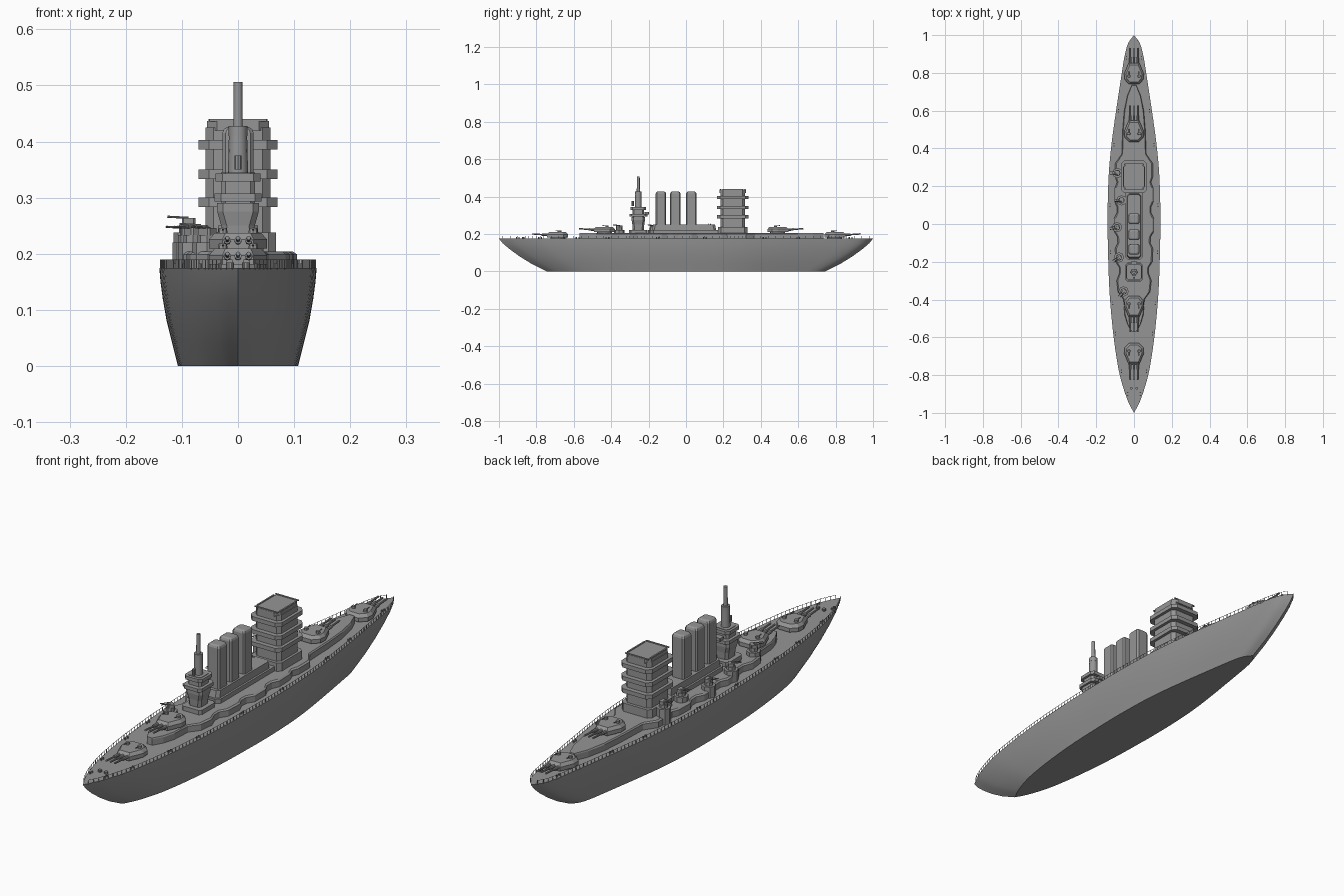
import bpy, bmesh, math
from mathutils import Vector

cube = bpy.data.objects.get("Cube")
if cube:
    bpy.data.objects.remove(cube, do_unlink=True)

grey = bpy.data.materials.new("warship_grey")
grey.use_nodes = True
GREY = (0.3, 0.3, 0.3, 1)
grey.diffuse_color = GREY
grey.node_tree.nodes["Principled BSDF"].inputs["Base Color"].default_value = GREY


def finish(name, bm, smooth=None):
    bmesh.ops.remove_doubles(bm, verts=bm.verts, dist=0.00005)
    bmesh.ops.recalc_face_normals(bm, faces=bm.faces)
    mesh = bpy.data.meshes.new(name)
    bm.to_mesh(mesh)
    bm.free()
    obj = bpy.data.objects.new(name, mesh)
    bpy.context.collection.objects.link(obj)
    mesh.materials.append(grey)
    if smooth:
        bpy.ops.object.select_all(action="DESELECT")
        obj.select_set(True)
        bpy.context.view_layer.objects.active = obj
        bpy.ops.object.shade_smooth_by_angle(angle=math.radians(smooth))
    return obj


def loft(bm, rings):
    """Skin a stack of closed rings and cap both ends."""
    loops = [[bm.verts.new(p) for p in ring] for ring in rings]
    for low, high in zip(loops, loops[1:]):
        for i in range(len(low)):
            j = (i + 1) % len(low)
            bm.faces.new((low[i], low[j], high[j], high[i]))
    bm.faces.new(loops[0][::-1])
    bm.faces.new(loops[-1])


def cut_rect(hx, hy, c, x=0, y=0):
    """Rectangle outline with cut corners."""
    return [(x + px, y + py) for px, py in (
        (hx, -hy + c), (hx, hy - c), (hx - c, hy), (c - hx, hy),
        (-hx, hy - c), (-hx, c - hy), (c - hx, -hy), (hx - c, -hy))]


def circle(r, x=0, y=0, n=12):
    return [(x + r * math.cos(math.tau * i / n), y + r * math.sin(math.tau * i / n)) for i in range(n)]


def prism(bm, pts, z0, z1, top=1.0):
    cx = sum(p[0] for p in pts) / len(pts)
    cy = sum(p[1] for p in pts) / len(pts)
    loft(bm, [[(x, y, z0) for x, y in pts],
              [(cx + (x - cx) * top, cy + (y - cy) * top, z1) for x, y in pts]])


def rod(bm, a, b, r, n=8):
    a, b = Vector(a), Vector(b)
    d = (b - a).normalized()
    u = d.orthogonal().normalized()
    v = d.cross(u)
    ring = [(u * px + v * py) for px, py in circle(r, n=n)]
    loft(bm, [[p + a for p in ring], [p + b for p in ring]])


# Deck outline: station along the length, share of full beam
PLAN = [(-1, 0), (-.93, .25), (-.81, .52), (-.7, .67), (-.55, .81), (-.35, .93), (-.1, .99), (.05, 1),
        (.25, .96), (.4, .87), (.55, .73), (.7, .57), (.8, .46), (.9, .34), (.96, .21), (1, 0)]


def beam(t):
    for k in range(len(PLAN) - 1):
        (t0, a), (t1, b) = PLAN[k], PLAN[k + 1]
        if t <= t1:
            ta, pa = PLAN[max(k - 1, 0)]
            tb, pb = PLAN[min(k + 2, len(PLAN) - 1)]
            s, w = (t - t0) / (t1 - t0), t1 - t0
            m0, m1 = (b - pa) / (t1 - ta) * w, (pb - a) / (tb - t0) * w
            return max(0, (2*s**3 - 3*s*s + 1) * a + (s**3 - 2*s*s + s) * m0
                       + (3*s*s - 2*s**3) * b + (s**3 - s*s) * m1)
    return 0


# Hull: deck outline narrowed and shortened towards the keel
N = 64
stations = [-math.cos(math.pi * i / N) for i in range(N + 1)]
outline = [(beam(t), t) for t in stations] + [(-beam(t), t) for t in stations[-2:0:-1]]
LEVELS = [(0, .107, .745), (.04, .117, .825), (.08, .127, .89), (.12, .134, .945),
          (.15, .138, .98), (.175, .14, 1)]
bm = bmesh.new()
loft(bm, [[(x * w, y * l, z) for x, y in outline] for z, w, l in LEVELS])
finish("hull", bm, 35)
DECK = .175

# Railing around the deck edge
bm = bmesh.new()
rail = []
for i in range(-49, 50):
    rail.append((beam(i / 50) * .138, i / 50))
for side in (1, -1):
    for k, (x, y) in enumerate(rail):
        rod(bm, (side * x, y, DECK - .003), (side * x, y, .19), .0011, 4)
        if k:
            px, py = rail[k - 1]
            rod(bm, (side * px, py, .189), (side * x, y, .189), .0008, 4)
finish("railing", bm)

# Raised deck with scalloped edges
HALF = [(.012, -.57), (.035, -.53), (.05, -.48), (.055, -.4), (.085, -.36), (.092, -.3), (.077, -.26),
        (.078, -.23), (.097, -.2), (.1, -.13), (.086, -.1), (.087, -.07), (.105, -.04), (.105, .03),
        (.09, .06), (.09, .09), (.104, .12), (.102, .19), (.09, .22), (.1, .25), (.1, .32),
        (.065, .37), (.06, .5), (.052, .6), (.035, .68), (.012, .735)]
shape = HALF + [(-x, y) for x, y in reversed(HALF)]
bm = bmesh.new()
loft(bm, [[(x * s, y * (.99 + .01 * s), z) for x, y in shape]
          for z, s in ((DECK - .002, 1), (.199, 1), (.204, .93))])
finish("raised_deck", bm)
TOP = .203


# Three-gun turrets
def turret(name, y, z, d):
    """d is the way the guns point along the length."""
    bm = bmesh.new()
    prism(bm, circle(.04, 0, y, 16), z - .002, z + .008)
    half = [(.026, -.055), (.05, -.03), (.052, .0), (.028, .058)]
    body = [(x, y + d * v) for x, v in half] + [(-x, y + d * v) for x, v in reversed(half)]
    loft(bm, [[(x, v, z + .006) for x, v in body],
              [(x, v, z + .022) for x, v in body],
              [(x * .8, y + (v - y) * .8, z + .034) for x, v in body]])
    for x in (-.019, 0, .019):
        rod(bm, (x, y + d * .04, z + .019), (x, y + d * .085, z + .021), .0065)
        rod(bm, (x, y + d * .08, z + .021), (x, y + d * .137, z + .025), .0038)
    for x in (-.027, .027):
        prism(bm, circle(.009, x, y - d * .012, 8), z + .03, z + .043, .8)
        rod(bm, (x, y - d * .012, z + .039), (x, y + d * .012, z + .042), .002, 6)
    finish(name, bm)


turret("front_lower_turret", -.685, DECK, -1)
turret("front_upper_turret", -.435, TOP, -1)
turret("rear_upper_turret", .49, TOP, 1)
turret("rear_lower_turret", .795, DECK, 1)

# Stepped bridge tower
bm = bmesh.new()
prism(bm, cut_rect(.068, .078, .014, 0, .25), TOP - .002, .238)
prism(bm, cut_rect(.058, .066, .014, 0, .25), .236, .425)
for z, hx, hy in ((.283, .07, .085), (.333, .07, .085), (.386, .07, .085), (.42, .055, .07)):
    prism(bm, cut_rect(hx, hy, .018, 0, .25), z, z + .017)
finish("bridge_tower", bm)
bm = bmesh.new()
for sx in (1, -1):
    prism(bm, cut_rect(.003, .055, .001, sx * .05, .25), .436, .44)
    prism(bm, cut_rect(.052, .003, .001, 0, .25 + sx * .066), .436, .44)
finish("bridge_roof_rim", bm)

# Funnels on a shared deckhouse
bm = bmesh.new()
prism(bm, cut_rect(.045, .2, .015, 0, .01), TOP - .002, .222)
prism(bm, cut_rect(.037, .172, .012, 0, -.01), .22, .25, .96)
finish("funnel_deckhouse", bm)
for label, y in (("front", -.134), ("middle", -.057), ("rear", .028)):
    bm = bmesh.new()
    loft(bm, [[(px, py, z) for px, py in cut_rect(.028 - c, .028 - c, .006, 0, y)]
              for z, c in ((.245, 0), (.415, 0), (.422, .003), (.426, .009))])
    finish(label + "_funnel", bm)

# Mast tower near the bow
bm = bmesh.new()
MY = -.255
prism(bm, cut_rect(.045, .05, .01, 0, MY), TOP - .002, .222)
loft(bm, [[(px, py, z) for px, py in cut_rect(hx, hy, .01, 0, MY)]
          for z, hx, hy in ((.22, .027, .03), (.25, .03, .032), (.275, .037, .036), (.29, .037, .036))])
for z, hx, hy in ((.293, .042, .048), (.329, .04, .042)):
    prism(bm, cut_rect(hx, hy, .012, 0, MY), z, z + .014)
prism(bm, cut_rect(.03, .03, .008, 0, MY), .288, .345)
finish("mast_tower", bm)
bm = bmesh.new()
prism(bm, circle(.018, 0, MY, 16), .34, .415, .9)
prism(bm, circle(.0165, 0, MY, 16), .41, .428)
prism(bm, circle(.0085, 0, MY, 12), .425, .506, .9)
finish("mast", bm, 35)
bm = bmesh.new()
prism(bm, cut_rect(.016, .012, .003, 0, MY + .045), .305, .318)
rod(bm, (0, MY - .03, .35), (0, MY - .03, .375), .006)
finish("mast_lookout", bm)

# Small gun mounts on the right side only
MOUNTS = [(-.088, .27, .238, 180), (-.066, .125, .225, 180), (-.09, -.017, .22, 190),
          (-.08, -.177, .22, 215), (-.055, -.357, .22, 230)]
for k, (x, y, z, turn) in enumerate(MOUNTS):
    bm = bmesh.new()
    prism(bm, circle(.027, x, y, 8), DECK, z)
    prism(bm, circle(.017, x, y, 8), z - .001, z + .013)
    a = math.radians(turn)
    c, s = math.cos(a), math.sin(a)
    prism(bm, [(x + px * c - py * s, y + px * s + py * c) for px, py in cut_rect(.012, .014, .003)],
          z + .012, z + .026)
    for off in (-.006, .006):
        bx, by = x - off * s, y + off * c
        rod(bm, (bx, by, z + .026), (bx + .038 * c, by + .038 * s, z + .028), .002, 6)
    finish("gun_mount_%d" % (k + 1), bm)

# Bollards and capstans on the open deck
bm = bmesh.new()
for side in (1, -1):
    for y in (-.9, -.78, -.58, -.42, -.15, .1, .42, .6, .88):
        x = side * (beam(y) * .14 - .013)
        for dy in (-.007, .007):
            prism(bm, circle(.003, x, y + dy, 8), DECK - .001, DECK + .008)
    prism(bm, circle(.007, side * .014, -.87, 10), DECK - .001, DECK + .009)
finish("deck_fittings", bm)
